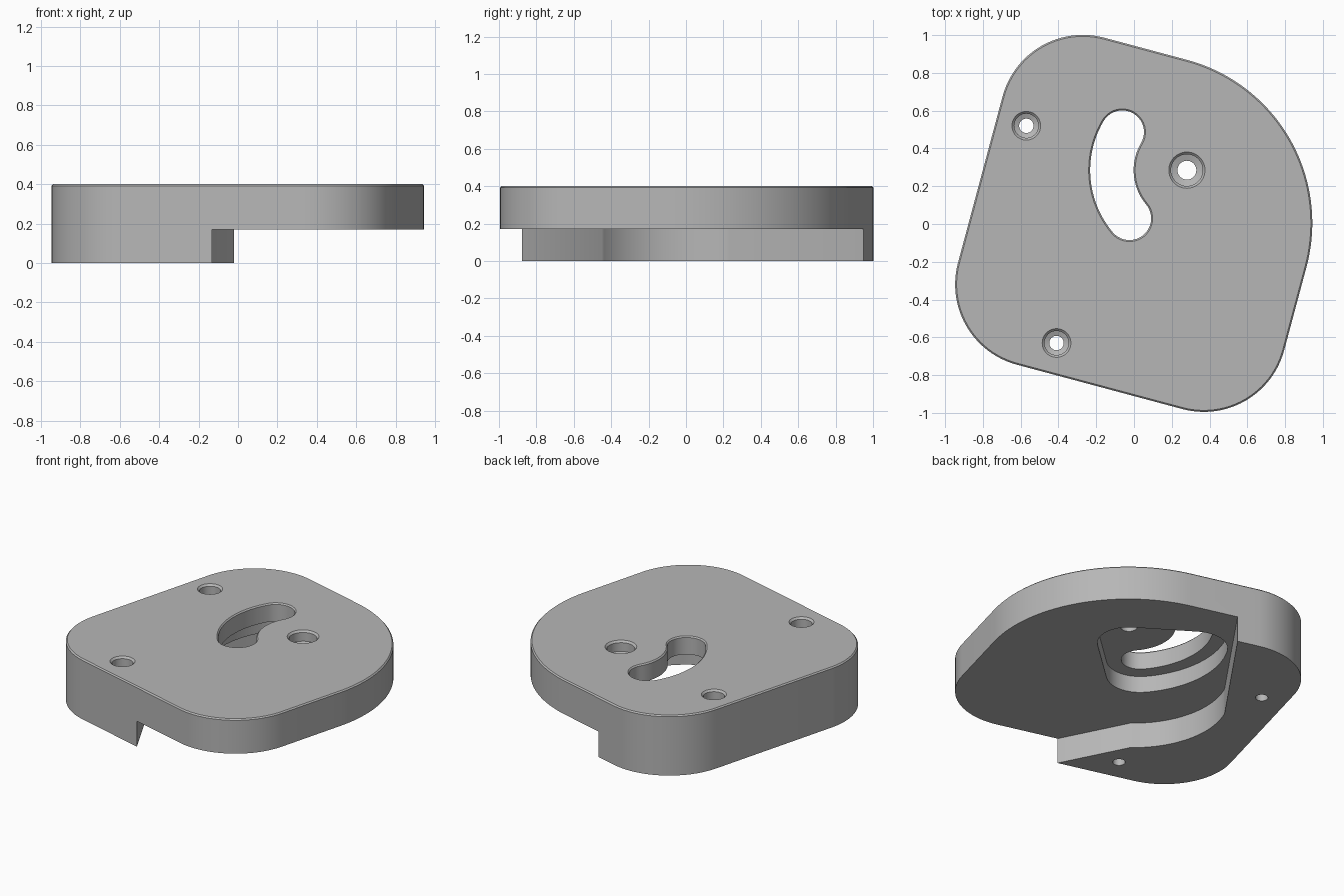
import bpy, bmesh
from math import sin, cos, radians
from mathutils import Vector, Matrix
from mathutils.geometry import convex_hull_2d

if "Cube" in bpy.data.objects:
    bpy.data.objects.remove(bpy.data.objects["Cube"], do_unlink=True)

TOP, LEDGE, POCKET = 0.40, 0.17, 0.28
PIVOT = Vector((0.28, 0.285))

metal = bpy.data.materials.new("plain grey")
metal.use_nodes = True
metal.diffuse_color = (0.47, 0.47, 0.47, 1)
metal.node_tree.nodes["Principled BSDF"].inputs["Base Color"].default_value = (0.47, 0.47, 0.47, 1)


def arc(centre, r, start, end, n):
    """Points on an arc, angles in degrees."""
    angles = [radians(start + (end - start) * i / n) for i in range(n + 1)]
    return [Vector(centre) + r * Vector((cos(a), sin(a))) for a in angles]


def loft(name, sections):
    """Solid through matching outlines, each given as (points, z)."""
    bm = bmesh.new()
    rings = [[bm.verts.new((p.x, p.y, z)) for p in pts] for pts, z in sections]
    for low, high in zip(rings, rings[1:]):
        for i in range(len(low)):
            bm.faces.new((low[i - 1], low[i], high[i], high[i - 1]))
    bm.faces.new(rings[0])
    bm.faces.new(rings[-1])
    bmesh.ops.recalc_face_normals(bm, faces=bm.faces)
    mesh = bpy.data.meshes.new(name)
    bm.to_mesh(mesh)
    bm.free()
    obj = bpy.data.objects.new(name, mesh)
    bpy.context.collection.objects.link(obj)
    mesh.materials.append(metal)
    return obj


def plate_outline(inset):
    """Rounded square with one large corner, turned by 15 degrees."""
    left, right, low, high = -0.847, 0.941, -0.88, 0.912
    small, big = 0.44, 0.894
    pts = (arc((right - big, high - big), big - inset, 0, 90, 40)
           + arc((left + small, high - small), small - inset, 90, 180, 24)
           + arc((left + small, low + small), small - inset, 180, 270, 24)
           + arc((right - small, low + small), small - inset, 270, 360, 24))
    turn = Matrix.Rotation(radians(-15), 2)
    return [turn @ p for p in pts]


def slot_outline(r):
    """Curved slot swept about the pivot hole."""
    mid, a, b = 0.397, 149.5, 220
    ends = [arc(PIVOT, mid, t, t, 1)[0] for t in (a, b)]
    return (arc(PIVOT, mid + r, a, b, 24)
            + arc(ends[1], r, b, b + 180, 20)[1:]
            + arc(PIVOT, mid - r, b, a, 24)[1:]
            + arc(ends[0], r, a - 180, a, 20)[1:-1])


def circle(centre, r):
    return arc(centre, r, 0, 360, 40)[:-1]


def screw_hole(centre, bore, head, seat):
    """Through hole with a wider, chamfered seat for the screw head."""
    c = Vector(centre)
    return loft("hole_cutter", [(circle(c, r), z) for r, z in (
        (bore, -0.1), (bore, seat), (head, seat + 0.01),
        (head, TOP - 0.012), (head + 0.024, TOP + 0.012))])


# Plate with a fine top chamfer
body = loft("mounting_plate", [(plate_outline(0), 0), (plate_outline(0), TOP - 0.008),
                               (plate_outline(0.008), TOP)])

# Underside recess, leaving the foot with its curved inner wall
recess = (arc((0, 0), 0.569, 156.1, 232.2, 40)
          + [Vector(p) for p in ((-0.13, -0.88), (0.02, -1.17), (1.5, -1.17),
                                 (1.5, 1.6), (0.44, 1.61))])
cutters = [loft("recess_cutter", [(recess, -0.1), (recess, LEDGE)])]

# Shallow pocket around slot and pivot
cloud = slot_outline(0.205) + circle(PIVOT, 0.19)
pocket = [cloud[i] for i in convex_hull_2d(cloud)]
cutters.append(loft("pocket_cutter", [(pocket, -0.1), (pocket, POCKET)]))

# Curved slot with chamfered rim
cutters.append(loft("slot_cutter", [(slot_outline(0.115), -0.1), (slot_outline(0.115), TOP - 0.008),
                                    (slot_outline(0.131), TOP + 0.008)]))

# Pivot hole and the two foot screw holes
cutters.append(screw_hole(PIVOT, 0.05, 0.084, 0.32))
for spot in ((-0.57, 0.52), (-0.41, -0.63)):
    cutters.append(screw_hole(spot, 0.038, 0.064, 0.20))

bpy.ops.object.select_all(action="DESELECT")
bpy.context.view_layer.objects.active = body
body.select_set(True)
for cutter in cutters:
    mod = body.modifiers.new("cut", "BOOLEAN")
    mod.operation, mod.solver, mod.object = "DIFFERENCE", "EXACT", cutter
    bpy.ops.object.modifier_apply(modifier=mod.name)
    bpy.data.objects.remove(cutter, do_unlink=True)

bpy.ops.object.shade_smooth_by_angle(angle=radians(25))
